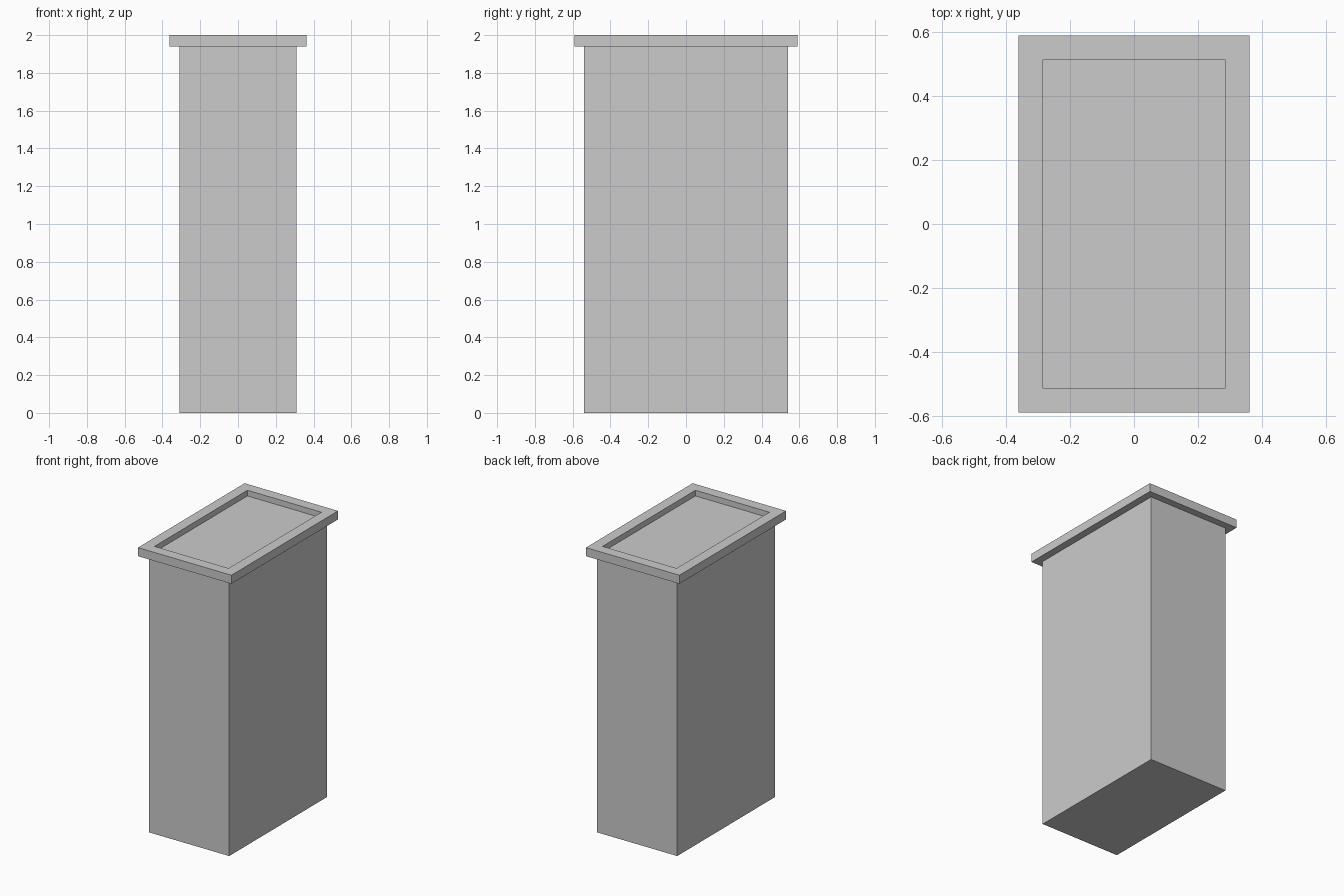
import bpy, bmesh

if "Cube" in bpy.data.objects:
    bpy.data.objects.remove(bpy.data.objects["Cube"])

BODY_X, BODY_Y = 0.31, 0.54      # body half sizes
RIM_X, RIM_Y = 0.362, 0.59       # rim half sizes
OPEN_X, OPEN_Y = 0.287, 0.514    # recess half sizes
RIM_BOTTOM, TOP, FLOOR = 1.94, 2.0, 1.96


def stepped_solid(name, rings):
    """Closed solid through a series of rectangles (half x, half y, z)."""
    bm = bmesh.new()
    loops = [[bm.verts.new((sx * hx, sy * hy, z))
              for sx, sy in ((-1, -1), (1, -1), (1, 1), (-1, 1))]
             for hx, hy, z in rings]
    for a, b in zip(loops, loops[1:]):
        for i in range(4):
            j = (i + 1) % 4
            bm.faces.new((a[i], a[j], b[j], b[i]))
    bm.faces.new(loops[0][::-1])
    bm.faces.new(loops[-1])
    bmesh.ops.recalc_face_normals(bm, faces=bm.faces)
    mesh = bpy.data.meshes.new(name)
    bm.to_mesh(mesh)
    bm.free()
    obj = bpy.data.objects.new(name, mesh)
    bpy.context.collection.objects.link(obj)
    return obj


# Pedestal: plain shaft, overhanging rim and sunken top panel
stepped_solid("pedestal", [
    (BODY_X, BODY_Y, 0),
    (BODY_X, BODY_Y, RIM_BOTTOM),
    (RIM_X, RIM_Y, RIM_BOTTOM),
    (RIM_X, RIM_Y, TOP),
    (OPEN_X, OPEN_Y, TOP),
    (OPEN_X, OPEN_Y, FLOOR),
])
